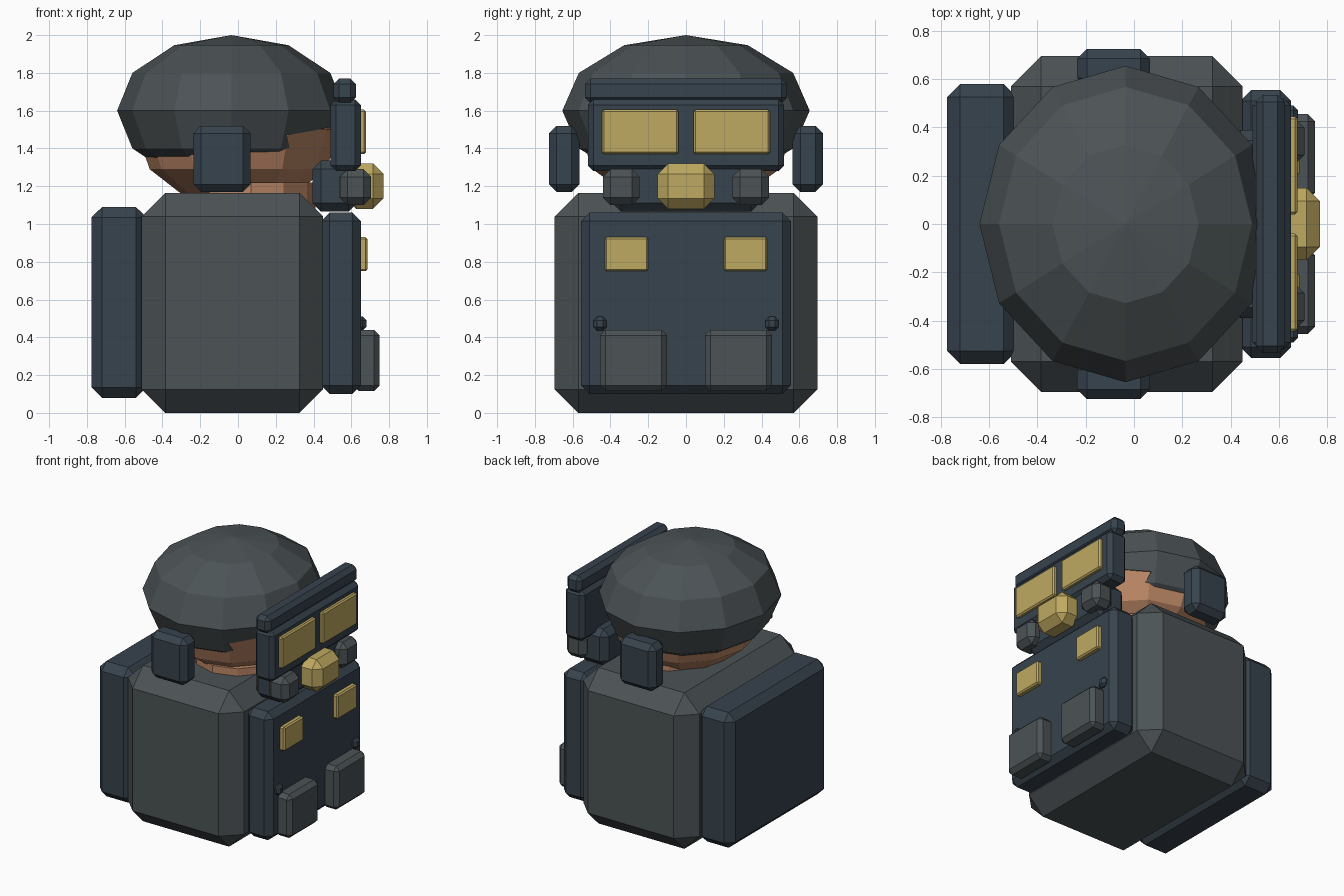
import bpy, bmesh, math
from mathutils import Matrix, Vector

if "Cube" in bpy.data.objects:
    bpy.data.objects.remove(bpy.data.objects["Cube"])


def material(name, rgb):
    m = bpy.data.materials.new(name)
    m.diffuse_color = (*rgb, 1)
    m.use_nodes = True
    m.node_tree.nodes["Principled BSDF"].inputs["Base Color"].default_value = m.diffuse_color
    return m


GREY = material("dark_grey", (0.072, 0.086, 0.092))
NAVY = material("navy", (0.038, 0.056, 0.074))
GOLD = material("gold", (0.52, 0.40, 0.12))
SKIN = material("skin", (0.50, 0.24, 0.13))


def finish(bm, name, mat):
    bmesh.ops.recalc_face_normals(bm, faces=bm.faces)
    me = bpy.data.meshes.new(name)
    bm.to_mesh(me)
    bm.free()
    if mat:
        me.materials.append(mat)
    ob = bpy.data.objects.new(name, me)
    bpy.context.collection.objects.link(ob)
    return ob


def box(name, x, y, z, bevel, mat):
    """Chamfered box from (min, max) ranges."""
    bm = bmesh.new()
    bmesh.ops.create_cube(bm, size=1)
    for v in bm.verts:
        v.co = [(r[0] + r[1]) / 2 + c * (r[1] - r[0]) for r, c in zip((x, y, z), v.co)]
    if bevel:
        bmesh.ops.bevel(bm, geom=bm.edges[:], offset=bevel, segments=1,
                        affect='EDGES', profile=0.5)
    return finish(bm, name, mat)


def pair(name, x, y, z, bevel, mat):
    """Box and its mirror image across y = 0."""
    box(name + "_left", x, y, z, bevel, mat)
    box(name + "_right", x, (-y[1], -y[0]), z, bevel, mat)


def ball(centre, radii):
    bm = bmesh.new()
    bmesh.ops.create_uvsphere(bm, u_segments=12, v_segments=6, radius=1)
    bmesh.ops.transform(bm, verts=bm.verts, matrix=Matrix.Translation(centre)
                        @ Matrix.Diagonal((*radii, 1)))
    return bm


# Body, backpack and chest plate
box("torso", (-0.51, 0.45), (-0.695, 0.695), (0, 1.165), 0.125, GREY)
box("backpack", (-0.775, -0.485), (-0.58, 0.58), (0.08, 1.09), 0.055, NAVY)
box("chest_plate", (0.44, 0.65), (-0.555, 0.555), (0.10, 1.06), 0.045, NAVY)
pair("chest_badge", (0.63, 0.685), (0.20, 0.43), (0.75, 0.93), 0.01, GOLD)
pair("pouch", (0.61, 0.75), (0.10, 0.455), (0.115, 0.44), 0.03, GREY)
pair("knob", (0.61, 0.68), (0.42, 0.49), (0.435, 0.51), 0.02, NAVY)

# Head and neck
finish(ball((0, 0, 1.5), (0.54, 0.57, 0.42)), "head", SKIN)
bm = bmesh.new()
bmesh.ops.create_cone(bm, cap_ends=True, segments=12, radius1=1, radius2=1, depth=1)
bmesh.ops.transform(bm, verts=bm.verts, matrix=Matrix.Translation((0.07, 0, 1.11))
                    @ Matrix.Diagonal((0.34, 0.40, 0.22, 1)))
finish(bm, "neck", SKIN)

# Helmet: low-poly ball, cut off below and opened at the face
bm = ball((-0.035, 0, 1.6), (0.605, 0.655, 0.4))
bmesh.ops.bisect_plane(bm, geom=bm.verts[:] + bm.edges[:] + bm.faces[:],
                       plane_co=Vector((-0.03, 0, 1.37)),
                       plane_no=Vector((-0.05, 0, 1)), clear_inner=True)
bmesh.ops.holes_fill(bm, edges=[e for e in bm.edges if e.is_boundary], sides=0)
helmet = finish(bm, "helmet", GREY)
cutter = box("face_cutter", (0, 0.6), (-1, 1), (-0.4, 0), 0, None)
cutter.location = (0.26, 0, 1.47)
cutter.rotation_euler = (0, math.radians(-10), 0)
cutter.hide_render = True
cutter.hide_viewport = True
cut = helmet.modifiers.new("face_opening", 'BOOLEAN')
cut.operation = 'DIFFERENCE'
cut.solver = 'EXACT'
cut.object = cutter

# Ear covers
pair("ear_cover", (-0.235, 0.066), (0.565, 0.725), (1.17, 1.52), 0.04, NAVY)

# Goggles
box("goggle_frame", (0.49, 0.65), (-0.52, 0.52), (1.28, 1.66), 0.03, NAVY)
box("goggle_brim", (0.505, 0.625), (-0.535, 0.535), (1.64, 1.77), 0.03, NAVY)
pair("lens", (0.63, 0.677), (0.04, 0.445), (1.37, 1.605), 0.01, GOLD)

# Breathing mask
box("mask", (0.395, 0.63), (-0.39, 0.39), (1.065, 1.335), 0.045, NAVY)
pair("mask_filter", (0.54, 0.705), (0.245, 0.44), (1.10, 1.29), 0.04, GREY)
box("mask_snout", (0.57, 0.77), (-0.15, 0.15), (1.08, 1.32), 0.055, GOLD)
